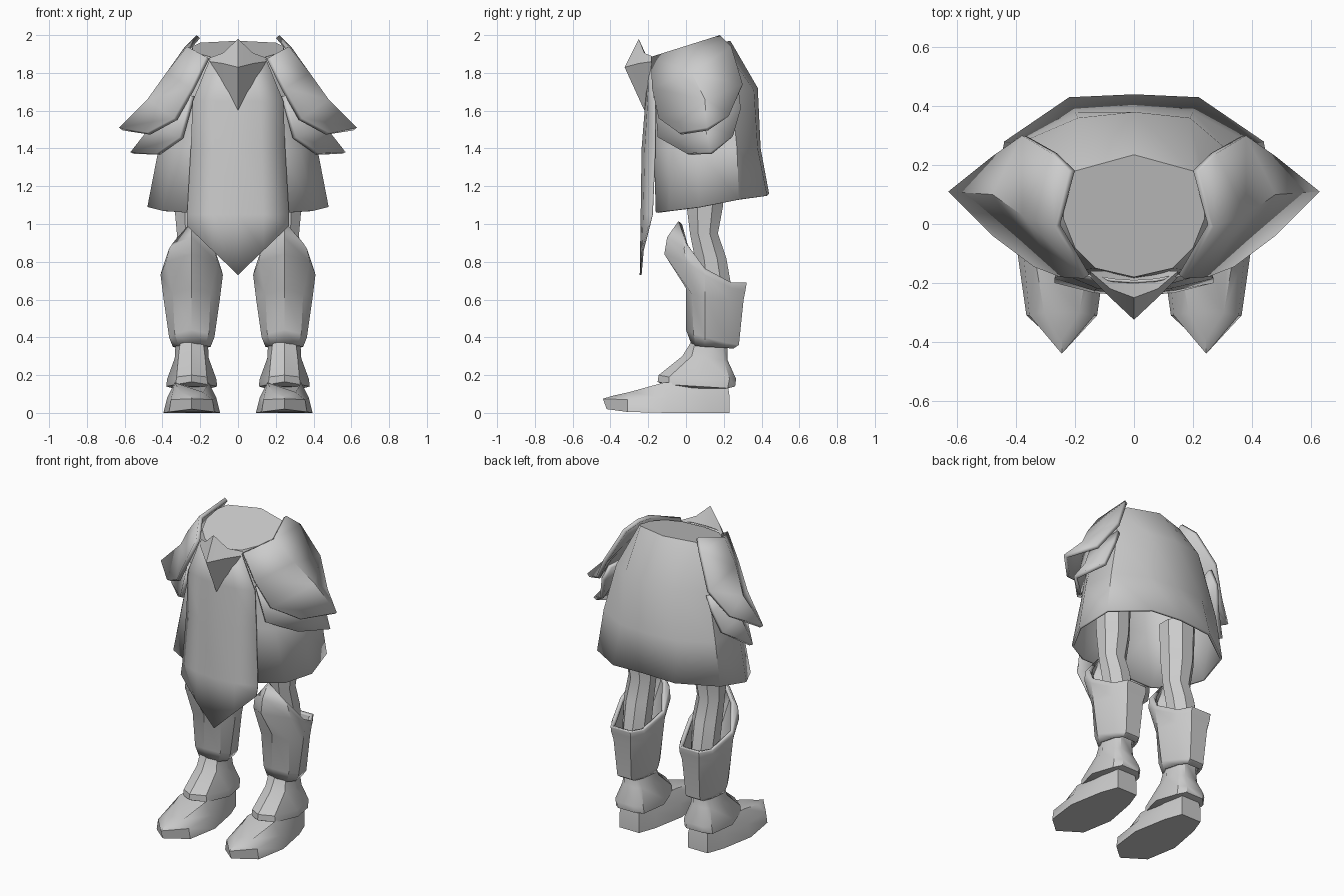
import bpy
import bmesh
import math
from mathutils import Vector

old_cube = bpy.data.objects.get("Cube")
if old_cube:
    bpy.data.objects.remove(old_cube, do_unlink=True)

# One plain grey for the whole figure
grey = bpy.data.materials.new("plain_grey")
grey.use_nodes = True
colour = (0.6, 0.6, 0.6, 1)
grey.diffuse_color = colour
grey.node_tree.nodes["Principled BSDF"].inputs["Base Color"].default_value = colour

BODY_CENTRE = Vector((0, 0.1, 1.6))
LEG_X = 0.245


def finish(name, bm, thickness=0.0, centre=None, angle=35):
    """Orient the faces outward, make the object, add thickness and shading."""
    bmesh.ops.recalc_face_normals(bm, faces=bm.faces[:])
    if centre is not None:
        facing = sum(f.normal.dot(f.calc_center_median() - centre) for f in bm.faces)
        if facing < 0:
            bmesh.ops.reverse_faces(bm, faces=bm.faces[:])
    mesh = bpy.data.meshes.new(name)
    bm.to_mesh(mesh)
    bm.free()
    mesh.materials.append(grey)
    obj = bpy.data.objects.new(name, mesh)
    bpy.context.collection.objects.link(obj)
    if thickness:
        solid = obj.modifiers.new("thickness", "SOLIDIFY")
        solid.thickness = thickness
        solid.offset = -1
    bpy.ops.object.select_all(action="DESELECT")
    obj.select_set(True)
    bpy.context.view_layer.objects.active = obj
    bpy.ops.object.shade_smooth_by_angle(angle=math.radians(angle))
    return obj


def surface(rows, closed=False, cap_start=False, cap_end=False):
    """Skin a list of equally long rows of points with quads."""
    bm = bmesh.new()
    grid = [[bm.verts.new(p) for p in row] for row in rows]
    count = len(rows[0])
    for upper, lower in zip(grid, grid[1:]):
        for i in range(count if closed else count - 1):
            j = (i + 1) % count
            bm.faces.new((upper[i], upper[j], lower[j], lower[i]))
    if cap_start:
        bm.faces.new(grid[0])
    if cap_end:
        bm.faces.new(grid[-1])
    return bm


def full_ring(half, shift=0.0):
    """Mirror a front-to-back half outline into a closed ring."""
    mirrored = [(-x, y, z) for x, y, z in reversed(half) if x > 0]
    return [(x + shift, y, z) for x, y, z in half + mirrored]


def round_ring(z, y, rx, ry, shift, sides=8):
    turns = [math.tau * (i + 0.5) / sides for i in range(sides)]
    return [(shift + rx * math.cos(t), y + ry * math.sin(t), z) for t in turns]


def flip(rows, side):
    return [[(side * x, y, z) for x, y, z in row] for row in rows]


# Skirt: half outlines from the waist down to the hem
skirt = [
    [(0, -.18, 1.87), (.13, -.15, 1.88), (.2, -.08, 1.9), (.24, .02, 1.92),
     (.24, .13, 1.94), (.2, .18, 1.96), (0, .235, 1.97)],
    [(0, -.19, 1.68), (.2, -.16, 1.68), (.28, -.09, 1.68), (.34, .05, 1.68),
     (.33, .24, 1.7), (.19, .36, 1.71), (0, .38, 1.72)],
    [(0, -.17, 1.4), (.22, -.16, 1.4), (.33, -.09, 1.4), (.42, .06, 1.4),
     (.4, .27, 1.4), (.2, .38, 1.4), (0, .395, 1.4)],
    [(0, -.16, 1.06), (.26, -.16, 1.06), (.4, -.09, 1.07), (.48, .07, 1.09),
     (.44, .28, 1.13), (.22, .43, 1.15), (0, .44, 1.16)],
]
finish("skirt", surface([full_ring(r) for r in skirt], closed=True, cap_start=True),
       thickness=0.015, centre=BODY_CENTRE)

# Front apron: height, half width, middle depth and edge depth of each row
apron_rows = [
    (1.87, .15, -.2, -.18), (1.65, .24, -.215, -.17), (1.4, .25, -.235, -.17),
    (1.05, .27, -.24, -.185), (.73, .27, -.245, -.2),
]
apron = []
for z, width, middle, edge in apron_rows:
    rise = 0.26 if z < 1 else 0
    apron.append([(f * width, middle + (edge - middle) * f * f, z + rise * abs(f))
                  for f in (-1, -.5, 0, .5, 1)])
finish("front_apron", surface(apron), thickness=0.01, centre=BODY_CENTRE)

# Pointed buckle: top edge, projecting ridge and lower tip
top_edge = [(.15, -.16, 1.88), (.08, -.22, 1.905), (0, -.25, 1.98)]
ridge = [(.15, -.18, 1.86), (.08, -.25, 1.85), (0, -.325, 1.83)]
tip = [(.1, -.19, 1.77), (.05, -.21, 1.7), (0, -.22, 1.6)]
back = [(.1, -.16, 1.8), (.05, -.16, 1.78), (0, -.16, 1.76)]
buckle = []
for half in (top_edge, ridge, tip, back):
    buckle.append(half + [(-x, y, z) for x, y, z in reversed(half[:-1])])
buckle.append(buckle[0])
bm = surface(buckle)
bmesh.ops.remove_doubles(bm, verts=bm.verts[:], dist=0.001)
bmesh.ops.holes_fill(bm, edges=bm.edges[:])
finish("buckle", bm, angle=30)

# Hip plates: front, middle and back points of each row, top to bottom
upper_plate = [
    [(.17, -.185, 1.885), (.27, -.01, 1.94), (.22, .18, 2)],
    [(.25, -.18, 1.72), (.38, .03, 1.8), (.28, .24, 1.94)],
    [(.34, -.145, 1.56), (.48, .1, 1.66), (.38, .3, 1.74)],
    [(.48, -.04, 1.485), (.63, .11, 1.51), (.48, .23, 1.58)],
]
lower_plate = [
    [(.25, -.165, 1.68), (.4, .08, 1.66), (.36, .28, 1.7)],
    [(.31, -.15, 1.46), (.46, .1, 1.52), (.4, .29, 1.61)],
    [(.43, 0, 1.375), (.57, .13, 1.38), (.44, .25, 1.47)],
]

# Leg parts: half outlines from front to back, stacked from top to bottom
greave = [
    [(0, -.04, 1.015), (.1, 0, .9), (.155, .1, .765), (.11, .24, .69), (.07, .32, .69)],
    [(0, -.1, .93), (.12, -.01, .87), (.16, .1, .75), (.115, .245, .68), (.07, .32, .68)],
    [(0, -.115, .84), (.135, 0, .8), (.165, .1, .73), (.115, .24, .66), (.07, .315, .65)],
    [(0, 0, .66), (.1, .03, .63), (.15, .1, .61), (.11, .23, .6), (.06, .305, .6)],
    [(0, 0, .44), (.09, .04, .42), (.12, .1, .4), (.09, .22, .37), (.05, .28, .36)],
    [(0, .03, .36), (.07, .05, .355), (.1, .1, .35), (.08, .2, .345), (.05, .25, .34)],
]
ankle = [
    [(0, .03, .38), (.06, .05, .38), (.085, .1, .38), (.06, .19, .38), (.04, .22, .38)],
    [(0, -.02, .3), (.07, .03, .3), (.09, .11, .29), (.07, .2, .28), (.04, .22, .28)],
    [(0, -.145, .2), (.08, -.09, .19), (.13, .07, .18), (.1, .23, .18), (.06, .265, .18)],
    [(0, -.15, .165), (.085, -.09, .15), (.135, .07, .14), (.1, .22, .13), (.06, .26, .14)],
    [(0, -.1, .14), (.07, -.07, .14), (.1, .07, .13), (.08, .2, .13), (.05, .22, .13)],
]
foot = [
    [(0, -.39, .09), (.06, -.3, .11), (.09, -.12, .16), (.08, .1, .16), (.06, .22, .16)],
    [(0, -.44, .075), (.11, -.31, .07), (.13, -.1, .08), (.1, .1, .09), (.07, .23, .09)],
    [(0, -.42, .02), (.12, -.31, .005), (.15, -.1, 0), (.11, .12, 0), (.07, .23, 0)],
]
# Thigh: height, depth and the two radii of each ring
thigh = [(1.35, .1, .11, .11), (1.1, .1, .1, .105), (.95, .095, .085, .08),
         (.82, .13, .09, .09), (.6, .16, .08, .1)]

for label, side in (("left", 1), ("right", -1)):
    x = side * LEG_X
    finish(label + "_upper_hip_plate", surface(flip(upper_plate, side)),
           thickness=0.025, centre=BODY_CENTRE)
    finish(label + "_lower_hip_plate", surface(flip(lower_plate, side)),
           thickness=0.025, centre=BODY_CENTRE)
    finish(label + "_thigh", surface([round_ring(*r, shift=x) for r in thigh],
                                     closed=True, cap_start=True, cap_end=True))
    finish(label + "_greave", surface([full_ring(r, x) for r in greave], closed=True),
           thickness=0.025, centre=Vector((x, 0.13, 0.6)))
    for part, outline in (("ankle_cuff", ankle), ("foot", foot)):
        finish(label + "_" + part, surface([full_ring(r, x) for r in outline],
                                           closed=True, cap_start=True, cap_end=True))
